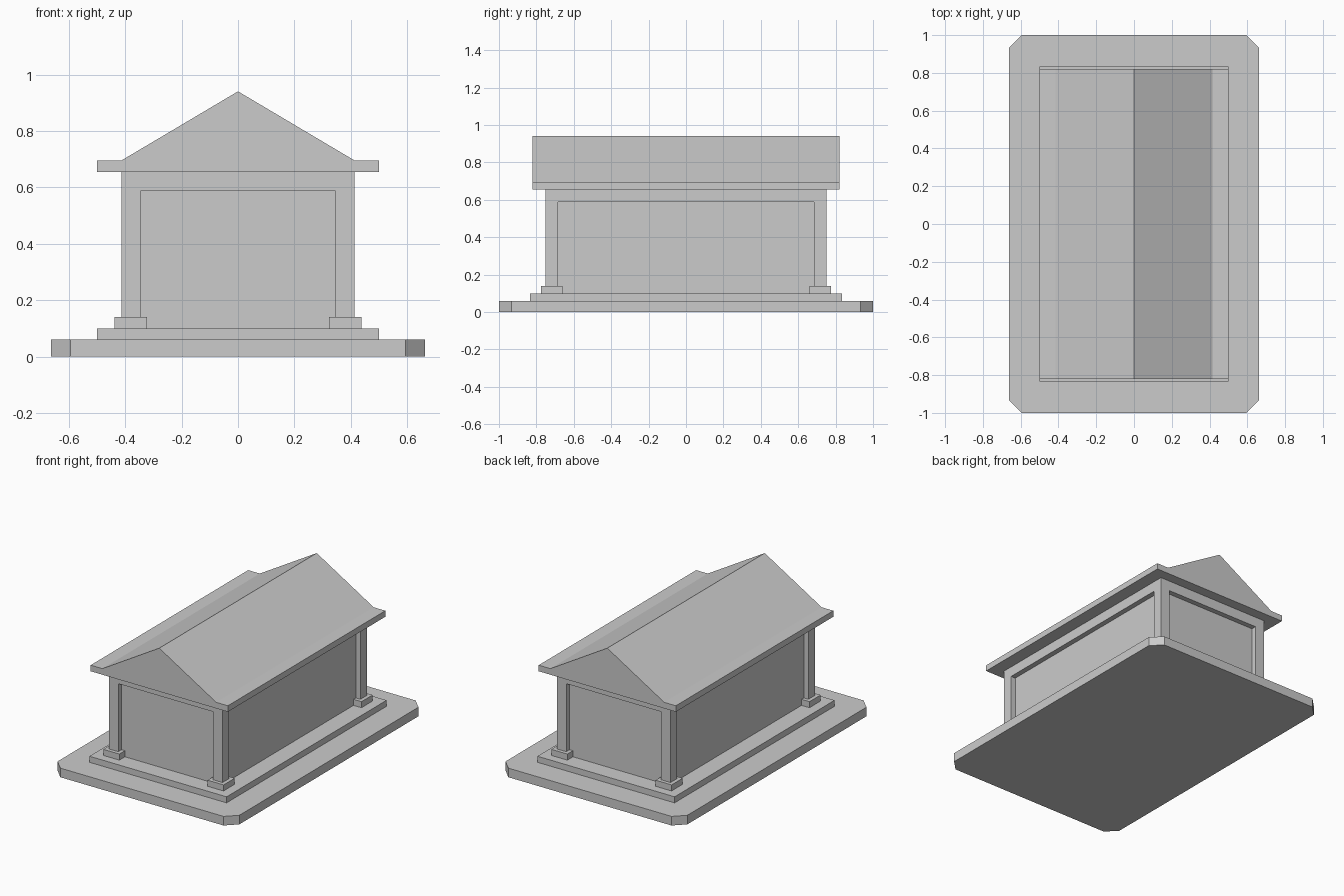
import bpy, bmesh

if "Cube" in bpy.data.objects:
    bpy.data.objects.remove(bpy.data.objects["Cube"])


def prism(name, points, axis, lo, hi):
    """Extrude a closed 2D profile along y (x,z points) or z (x,y points)."""
    def place(p, t):
        return (p[0], t, p[1]) if axis == 'y' else (p[0], p[1], t)
    bm = bmesh.new()
    face = bm.faces.new([bm.verts.new(place(p, lo)) for p in points])
    new = bmesh.ops.extrude_face_region(bm, geom=[face])['geom']
    step = (0, hi - lo, 0) if axis == 'y' else (0, 0, hi - lo)
    bmesh.ops.translate(bm, vec=step,
                        verts=[v for v in new if isinstance(v, bmesh.types.BMVert)])
    bmesh.ops.recalc_face_normals(bm, faces=bm.faces)
    mesh = bpy.data.meshes.new(name)
    bm.to_mesh(mesh)
    bm.free()
    obj = bpy.data.objects.new(name, mesh)
    bpy.context.collection.objects.link(obj)
    return obj


def box(name, cx, cy, hx, hy, z0, z1):
    pts = [(cx - hx, cy - hy), (cx + hx, cy - hy), (cx + hx, cy + hy), (cx - hx, cy + hy)]
    return prism(name, pts, 'z', z0, z1)


# Ground slab with clipped corners
X, Y, C = 0.663, 1.0, 0.068
prism("base_slab", [(-X + C, -Y), (X - C, -Y), (X, -Y + C), (X, Y - C),
                    (X - C, Y), (-X + C, Y), (-X, Y - C), (-X, -Y + C)], 'z', 0, 0.06)

# Step
box("step", 0, 0, 0.5, 0.833, 0.06, 0.10)

# Recessed walls
box("walls", 0, 0, 0.38, 0.718, 0.10, 0.655)

# Corner columns on square plinths
PX, PY, H = 0.38, 0.718, 0.034
for sx, side in ((-1, "left"), (1, "right")):
    for sy, end in ((-1, "front"), (1, "back")):
        box(f"plinth_{end}_{side}", sx * PX, sy * PY, 0.058, 0.058, 0.10, 0.14)
        box(f"column_{end}_{side}", sx * PX, sy * PY, H, H, 0.14, 0.655)

# Beams between the columns
for s, end, side in ((-1, "front", "left"), (1, "back", "right")):
    box(f"beam_{end}", 0, s * PY, PX - H, H, 0.588, 0.655)
    box(f"beam_{side}", s * PX, 0, H, PY - H, 0.588, 0.655)

# Gabled roof with flat eaves
prism("roof", [(-0.5, 0.655), (0.5, 0.655), (0.5, 0.695), (0.415, 0.695),
               (0, 0.941), (-0.415, 0.695), (-0.5, 0.695)], 'y', -0.82, 0.82)
